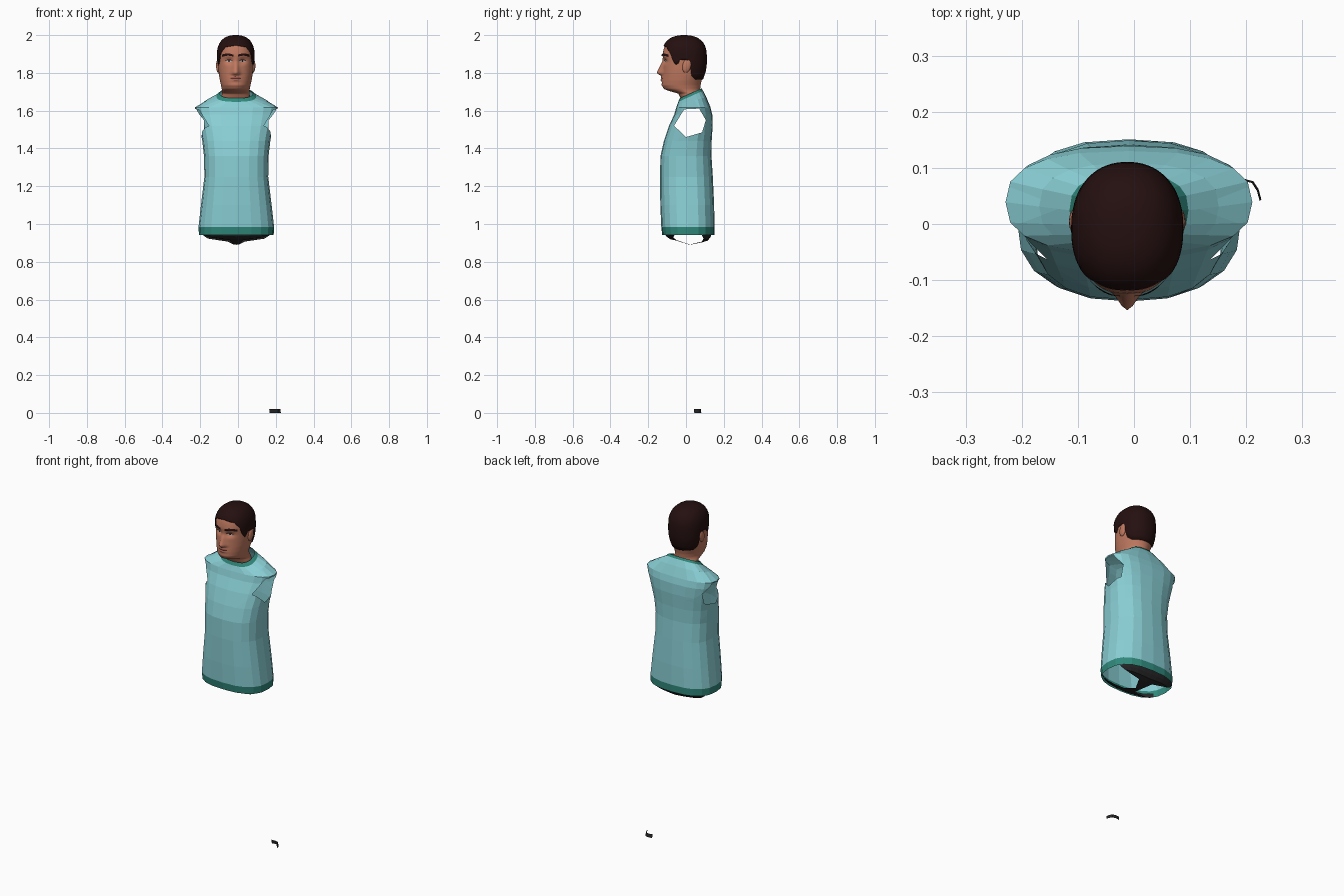
import bpy, bmesh, math
from mathutils import Vector

if "Cube" in bpy.data.objects:
    bpy.data.objects.remove(bpy.data.objects["Cube"])

CX = -0.009  # body centre line


def mat(name, rgb):
    m = bpy.data.materials.new(name)
    m.diffuse_color = (*rgb, 1)
    m.use_nodes = True
    m.node_tree.nodes["Principled BSDF"].inputs["Base Color"].default_value = m.diffuse_color
    return m


SKIN = mat("skin", (0.52, 0.19, 0.115))
LIP = mat("lip", (0.38, 0.12, 0.085))
HAIR = mat("dark_brown_hair", (0.018, 0.005, 0.005))
SHIRT = mat("light_teal", (0.25, 0.62, 0.66))
TRIM = mat("green_trim", (0.03, 0.25, 0.20))
DARK = mat("charcoal", (0.02, 0.019, 0.021))
WHITE = mat("eye_white", (0.55, 0.48, 0.44))


def loft(name, rows, mats, closed=True, smooth=False, pick=None):
    """Skin equal-length rows of points; pick(row) gives the material index."""
    n = len(rows[0])
    faces, idx = [], []
    for r in range(len(rows) - 1):
        for c in range(n if closed else n - 1):
            d = (c + 1) % n
            faces.append((r * n + c, r * n + d, (r + 1) * n + d, (r + 1) * n + c))
            idx.append(pick(r) if pick else 0)
    me = bpy.data.meshes.new(name)
    me.from_pydata([p for row in rows for p in row], [], faces)
    for m in mats:
        me.materials.append(m)
    for p, i in zip(me.polygons, idx):
        p.material_index = i
        p.use_smooth = smooth
    ob = bpy.data.objects.new(name, me)
    bpy.context.collection.objects.link(ob)
    return ob


def spow(v, e):
    return math.copysign(abs(v) ** e, v)


def interp(table, t):
    """Linear lookup in rows of (key, values...)."""
    if t <= table[0][0]:
        return table[0][1:]
    for a, b in zip(table, table[1:]):
        if t <= b[0]:
            k = (t - a[0]) / (b[0] - a[0])
            return [p + (q - p) * k for p, q in zip(a[1:], b[1:])]
    return table[-1][1:]


# ---------- shirt: rings of (z, half width, front y, back y, tilt) ----------
RINGS = [(0.943, .198, -.126, .150, 0), (0.985, .200, -.131, .151, 0),
         (1.10, .187, -.136, .149, 0), (1.25, .169, -.138, .142, 0),
         (1.36, .171, -.135, .135, 0), (1.44, .180, -.117, .136, 0),
         (1.52, .196, -.090, .141, 0), (1.58, .212, -.062, .139, 0),
         (1.617, .220, -.052, .130, 0), (1.652, .160, -.046, .108, .25),
         (1.676, .106, -.041, .090, .45), (1.692, .088, -.033, .083, .45)]
N = 20
rows = []
for z, hx, yf, yb, tilt in RINGS:
    row = []
    for i in range(N):
        a = math.tau * i / N
        y = (yf + yb) / 2 - (yb - yf) / 2 * spow(math.cos(a), .78)
        row.append((CX + hx * spow(math.sin(a), .78), y, z + tilt * (y - (yf + yb) / 2)))
    rows.append(row)
shirt = loft("sleeveless_shirt", rows, [SHIRT, TRIM],
             pick=lambda r: 1 if r in (0, len(RINGS) - 2) else 0)

# armholes: cut a hexagon through both sides
HEX = [(-.01, 1.607), (.07, 1.611), (.105, 1.55), (.085, 1.485), (0, 1.46), (-.063, 1.52)]
edges = []
for (y0, z0), (y1, z1) in zip(HEX, HEX[1:] + HEX[:1]):
    edges.append((Vector((0, y0, z0)), Vector((0, z1 - z0, y0 - y1)).normalized()))
bm = bmesh.new()
bm.from_mesh(shirt.data)
for co, no in edges:
    fs = [f for f in bm.faces if abs(f.calc_center_median().x - CX) > .09
          and 1.4 < f.calc_center_median().z < 1.66]
    geom = list({e for f in fs for e in f.edges} | {v for f in fs for v in f.verts}) + fs
    bmesh.ops.bisect_plane(bm, geom=geom, dist=1e-5, plane_co=co, plane_no=no)
mid = Vector((0, .03, 1.54))
gone = []
for f in bm.faces:
    c = f.calc_center_median()
    if abs(c.x - CX) > .09 and all((c - co).dot(no) * (mid - co).dot(no) > 0 for co, no in edges):
        gone.append(f)
bmesh.ops.delete(bm, geom=gone, context='FACES')
bm.to_mesh(shirt.data)
bm.free()

# ---------- trouser remnant: front panel, crotch strip, back panel ----------
rows = []
for y, z, w in [(-.118, .965, .18), (-.105, .935, .175), (-.085, .920, .14), (-.05, .912, .035),
                (.02, .890, .014), (.085, .903, .045), (.115, .912, .15),
                (.130, .932, .175), (.142, .965, .18)]:
    row = []
    for i in range(9):
        x = w * (i / 4 - 1)
        bend = (1 - (abs(x) / .2) ** 2.6) ** .39
        row.append((CX + x, .012 + (y - .012) * bend, z + .1 * abs(x) * (.965 - z) / .075))
    rows.append(row)
loft("trouser_waist", rows, [DARK], closed=False)

# ---------- shoe edge left on the floor ----------
path = [(.168, .078), (.195, .081), (.213, .076), (.222, .062), (.227, .044)]
loft("shoe_edge", [[(x, y, 0) for x, y in path],
                   [(x - .003, y - .003, .021 - .05 * max(0, x - .2)) for x, y in path]],
     [DARK], closed=False)

# ---------- head: (z, half width, front y, back y, roundness) ----------
HX = -0.012
HEAD = [(1.62, .092, -.022, .088, 1), (1.66, .080, -.025, .079, 1), (1.69, .072, -.040, .075, 1),
        (1.703, .072, -.085, .075, 1.05), (1.714, .074, -.116, .075, 1.05),
        (1.735, .078, -.129, .077, 1.02), (1.76, .084, -.127, .083, .98),
        (1.79, .089, -.123, .093, .92), (1.82, .092, -.121, .102, .9),
        (1.86, .094, -.120, .105, .9), (1.89, .094, -.122, .104, .9)]
NOSE = [(1.783, 0), (1.792, .024), (1.802, .033), (1.825, .022), (1.86, .008), (1.885, 0)]


def dims(z, off):
    hw, yf, yb, e = interp(HEAD, z)
    s = 1
    if z > 1.89:
        u = min(1, (z - 1.89) / (.104 + off))
        s = max(0, 1 - u ** 2.4) ** (1 / 2.4)
    return (hw + off) * s, (yf + yb) / 2, ((yb - yf) / 2 + off) * s, e


def feature(x, z):
    """Forward and backward relief of the face."""
    g = lambda cx, cz, wx, wz: math.exp(-((x - cx) / wx) ** 2 - ((z - cz) / wz) ** 2)
    wide = .010 + .009 * max(0, min(1, (1.87 - z) / .07))
    d = -interp(NOSE, z)[0] * math.exp(-(x / wide) ** 2)
    for s in (-1, 1):
        d += .012 * g(s * .034, 1.862, .022, .014) - .004 * g(s * .036, 1.893, .03, .01)
    d -= .008 * g(0, 1.777, .024, .007) + .007 * g(0, 1.762, .022, .006)
    return d


def head_pt(a, z, off=0):
    hw, yc, hy, e = dims(z, off)
    x = hw * spow(math.sin(a), e)
    y = yc - hy * spow(math.cos(a), e)
    if off == 0 and math.cos(a) > .2 and 1.74 < z < 1.93:
        y += feature(x, z)
    return (HX + x, y, z)


def face_y(x, z):
    hw, yc, hy, e = dims(z, 0)
    return yc - hy * (1 - (abs(x) / hw) ** (2 / e)) ** (e / 2) + feature(x, z)


COLS = 72
ANG = [math.tau * i / COLS for i in range(COLS)]
ZS = [1.62 + .27 * i / 54 for i in range(55)] + [1.89 + .104 * math.sin(i / 12 * math.pi / 2) for i in range(1, 13)]
loft("head_and_neck", [[head_pt(a, z) for a in ANG] for z in ZS], [SKIN], smooth=True)

# hair cap from a hairline that varies around the head (degrees from front)
LINE = [(0, 1.945), (35, 1.936), (54, 1.905), (62, 1.858), (72, 1.84), (80, 1.868), (98, 1.868),
        (112, 1.785), (130, 1.766), (180, 1.764)]


def hairline(a):
    d = math.degrees(a)
    return interp(LINE, min(d, 360 - d))[0]


rows = [[head_pt(a, hairline(a), -.003) for a in ANG]]
for i in range(17):
    t = math.sin(i / 16 * math.pi / 2)
    rows.append([head_pt(a, hairline(a) + (2.0 - hairline(a)) * t, .006) for a in ANG])
loft("hair", rows, [HAIR], smooth=True)


# ---------- face plates that follow the surface ----------
def plate(name, material, x0, x1, top, bottom, lift=.003):
    rows = []
    for k in range(4):
        row = []
        for i in range(9):
            t = i / 8
            x = x0 + (x1 - x0) * t
            z = bottom(t) + (top(t) - bottom(t)) * k / 3
            row.append((HX + x, face_y(x, z) - lift, z))
        rows.append(row)
    loft(name, rows, [material], closed=False, smooth=True)


arc = lambda t: math.sin(math.pi * t)
for side, s in (("right", -1), ("left", 1)):
    plate(side + "_eyebrow", HAIR, s * .013, s * .073,
          lambda t: 1.897 + .006 * arc(t), lambda t: 1.886 + .006 * arc(t) - .002 * t, .005)
    plate(side + "_eye", WHITE, s * .019, s * .052,
          lambda t: 1.864 + .005 * arc(t), lambda t: 1.862 - .005 * arc(t), .002)
    plate(side + "_iris", HAIR, s * .030, s * .041,
          lambda t: 1.863 + .005 * arc(t), lambda t: 1.863 - .005 * arc(t), .004)
    plate(side + "_eyelid_line", HAIR, s * .017, s * .055,
          lambda t: 1.866 + .006 * arc(t), lambda t: 1.863 + .005 * arc(t), .004)
    # ears
    bpy.ops.mesh.primitive_uv_sphere_add(segments=16, ring_count=10, location=(HX + s * .092, .004, 1.838))
    ear = bpy.context.object
    ear.name = side + "_ear"
    ear.scale = (.012, .023, .038)
    ear.rotation_euler = (math.radians(-12), 0, 0)
    ear.data.materials.append(SKIN)
    bpy.ops.object.shade_smooth()
plate("upper_lip", LIP, -.027, .027, lambda t: 1.774 + .009 * arc(t), lambda t: 1.771, .001)
plate("lower_lip", LIP, -.025, .025, lambda t: 1.768, lambda t: 1.767 - .010 * arc(t), .001)
plate("mouth_line", HAIR, -.027, .027, lambda t: 1.771, lambda t: 1.768, .001)
